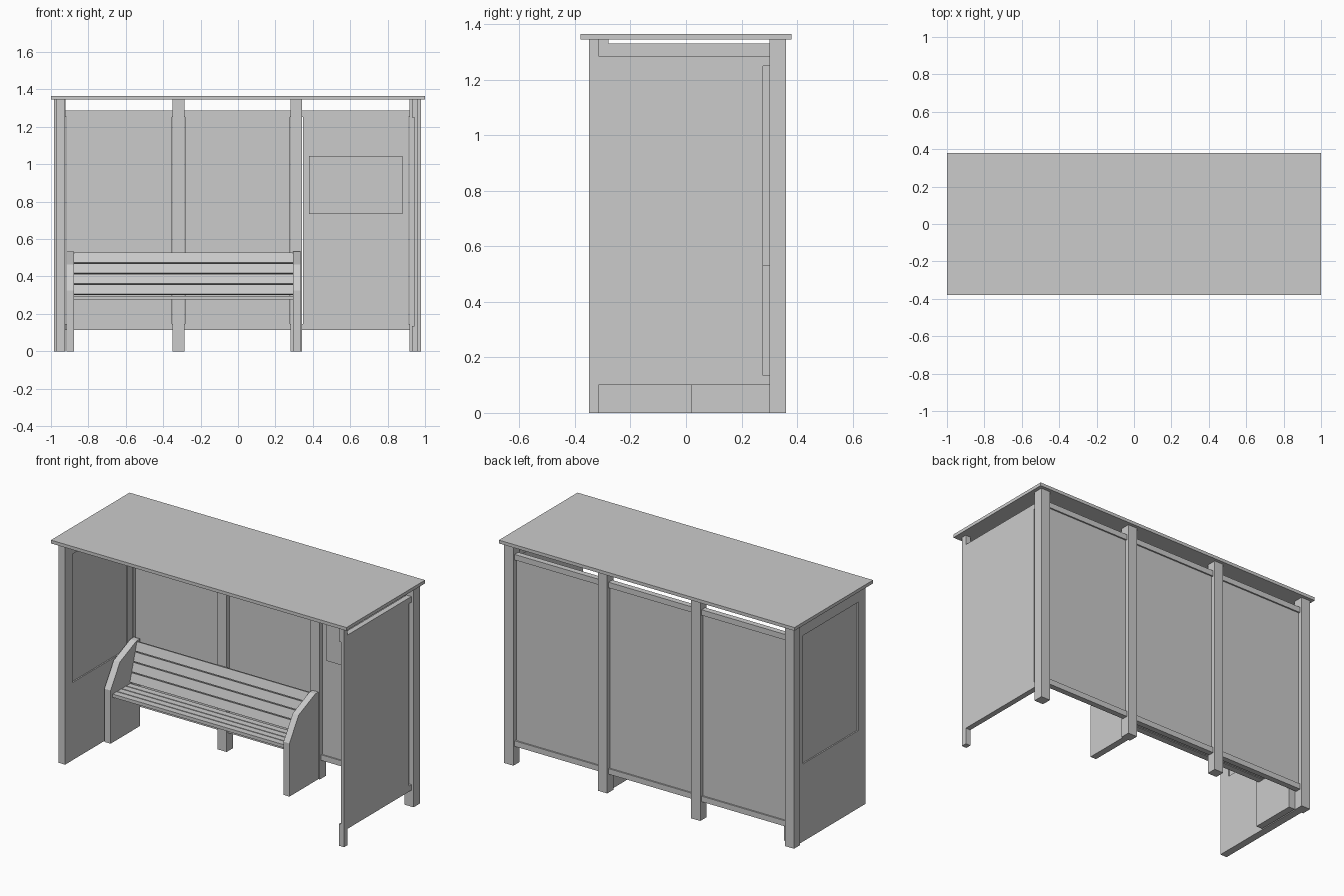
import bpy, bmesh
from math import atan2
from mathutils import Matrix

if "Cube" in bpy.data.objects:
    bpy.data.objects.remove(bpy.data.objects["Cube"])


def box(name, x, y, z):
    """Axis-aligned box from (min, max) ranges."""
    bm = bmesh.new()
    bmesh.ops.create_cube(bm, size=1)
    size = [r[1] - r[0] for r in (x, y, z)]
    mid = [(r[1] + r[0]) / 2 for r in (x, y, z)]
    bmesh.ops.scale(bm, vec=size, verts=bm.verts)
    me = bpy.data.meshes.new(name)
    bm.to_mesh(me)
    bm.free()
    ob = bpy.data.objects.new(name, me)
    ob.location = mid
    bpy.context.collection.objects.link(ob)
    return ob


def side_plate(name, profile, x0, x1):
    """Extrude a (y, z) profile along x."""
    bm = bmesh.new()
    face = bm.faces.new([bm.verts.new((x0, y, z)) for y, z in profile])
    ext = bmesh.ops.extrude_face_region(bm, geom=[face])
    verts = [v for v in ext["geom"] if isinstance(v, bmesh.types.BMVert)]
    bmesh.ops.translate(bm, vec=(x1 - x0, 0, 0), verts=verts)
    bmesh.ops.recalc_face_normals(bm, faces=bm.faces)
    me = bpy.data.meshes.new(name)
    bm.to_mesh(me)
    bm.free()
    ob = bpy.data.objects.new(name, me)
    bpy.context.collection.objects.link(ob)
    return ob


# Roof slab
box("roof", (-1, 1), (-0.38, 0.38), (1.345, 1.365))

# Back posts
posts = [-0.952, -0.318, 0.312, 0.947]
for px in posts:
    box("back_post", (px - 0.031, px + 0.031), (0.30, 0.36), (0, 1.345))

# Back bays: two rails and a panel between each pair of posts
for a, b in zip(posts, posts[1:]):
    span = (a + 0.031, b - 0.031)
    box("back_lower_rail", span, (0.312, 0.347), (0.113, 0.147))
    box("back_upper_rail", span, (0.312, 0.347), (1.253, 1.287))
    box("back_panel", (span[0] + 0.004, span[1] - 0.004), (0.32, 0.338), (0.147, 1.253))

# Notice board in the right bay
box("notice_board", (0.38, 0.88), (0.306, 0.32), (0.735, 1.045))

# Left wall: frame bars around a recessed display
wx = (-0.97, -0.925)
box("left_front_stile", wx, (-0.35, -0.28), (0, 1.345))
box("left_rear_stile", wx, (0.255, 0.30), (0, 1.33))
box("left_lower_wall", wx, (-0.28, 0.255), (0, 0.475))
box("left_top_rail", wx, (-0.28, 0.255), (1.26, 1.33))
box("left_display", (-0.962, -0.933), (-0.28, 0.255), (0.475, 1.26))

# Right side: two rails with stub posts holding a thin panel
rx = (0.93, 0.963)
for part, stub, rail in (("lower", (0, 0.135), (0.10, 0.135)),
                         ("upper", (1.25, 1.345), (1.25, 1.285))):
    box("right_%s_stub" % part, rx, (-0.35, -0.315), stub)
    box("right_%s_rail" % part, rx, (-0.315, 0.30), rail)
box("right_panel", (0.943, 0.963), (-0.35, 0.278), (0.135, 1.25))

# Bench end plates
end = [(0.02, 0), (0.02, 0.325), (0.11, 0.465), (0.27, 0.533), (0.305, 0.533), (0.305, 0)]
side_plate("bench_left_end", end, -0.918, -0.876)
side_plate("bench_right_end", end, 0.294, 0.334)

# Seat slats
sx = (-0.876, 0.294)
for i in range(4):
    y = 0.04 + i * 0.044
    box("seat_slat", sx, (y, y + 0.038), (0.276, 0.296))

# Backrest slats, tilted along the back line
low, high = (0.215, 0.30), (0.285, 0.527)
tilt = atan2(high[0] - low[0], high[1] - low[1])
for i in range(4):
    t = (i + 0.5) / 4
    y = low[0] + t * (high[0] - low[0])
    z = low[1] + t * (high[1] - low[1])
    slat = box("backrest_slat", sx, (y - 0.01, y + 0.01), (z - 0.027, z + 0.027))
    slat.data.transform(Matrix.Rotation(-tilt, 4, 'X'))
